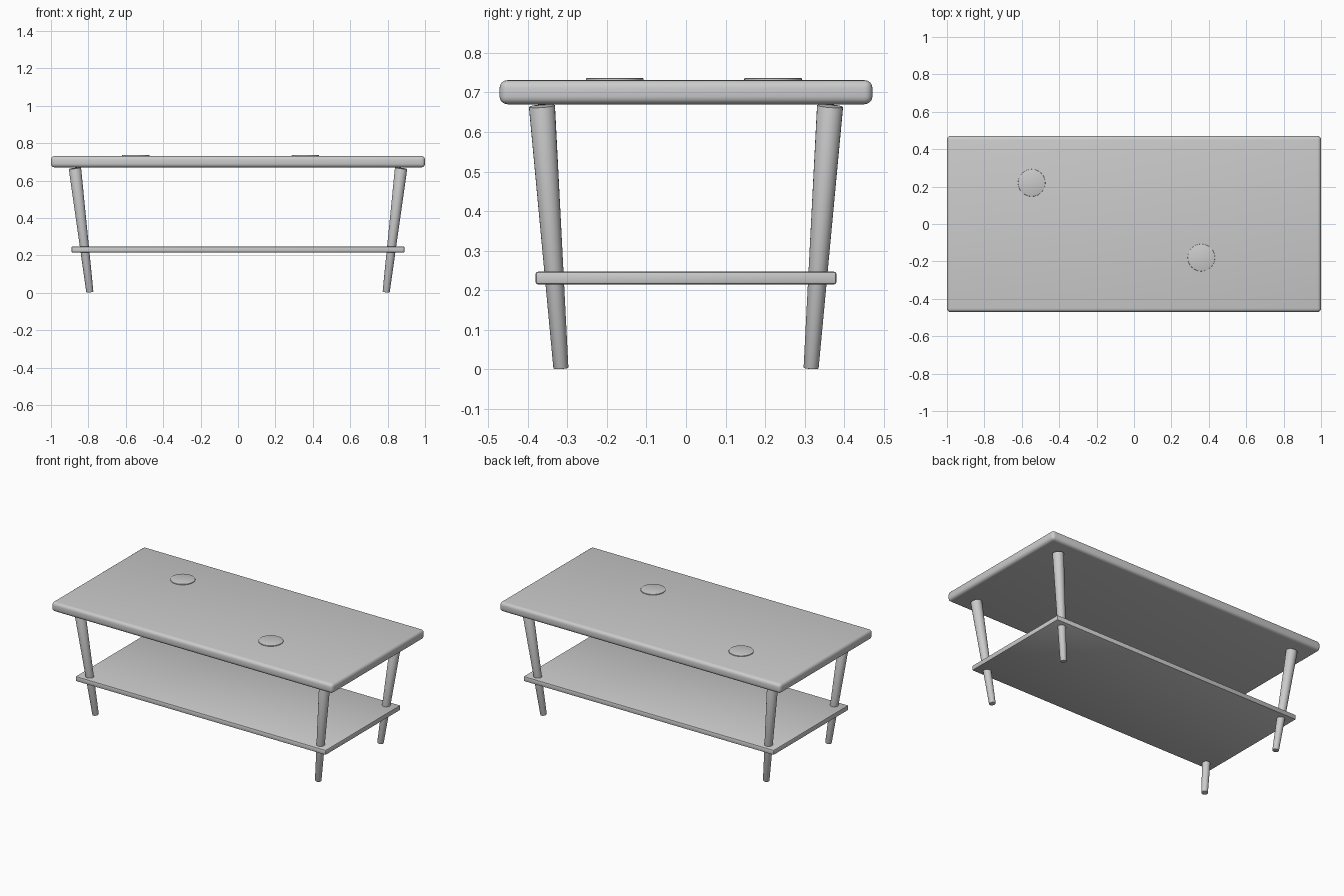
import bpy, math
from mathutils import Vector

if "Cube" in bpy.data.objects:
    bpy.data.objects.remove(bpy.data.objects["Cube"])

# one neutral grey for everything
grey = bpy.data.materials.new("plain grey")
grey.diffuse_color = (0.6, 0.6, 0.6, 1)
grey.use_nodes = True
grey.node_tree.nodes["Principled BSDF"].inputs["Base Color"].default_value = grey.diffuse_color


def finish(ob, name, bevel=0.0, segments=3):
    ob.name = name
    ob.data.materials.append(grey)
    if bevel:
        m = ob.modifiers.new("rounded edges", 'BEVEL')
        m.width = bevel
        m.segments = segments
        m.limit_method = 'ANGLE'
        m.angle_limit = math.radians(40)
        bpy.ops.object.modifier_apply(modifier=m.name)
    bpy.ops.object.shade_smooth_by_angle(angle=math.radians(35))
    return ob


def board(name, sx, sy, z0, z1, bevel, segments):
    bpy.ops.mesh.primitive_cube_add(size=1, location=(0, 0, (z0 + z1) / 2))
    ob = bpy.context.object
    ob.scale = (sx, sy, z1 - z0)
    bpy.ops.object.transform_apply(location=False, rotation=False, scale=True)
    return finish(ob, name, bevel, segments)


def leg(name, sx, sy):
    # tapered leg, narrowing and leaning inwards towards the floor
    foot = Vector((sx * 0.792, sy * 0.316, 0.003))
    head = Vector((sx * 0.872, sy * 0.364, 0.666))
    axis = head - foot
    bpy.ops.mesh.primitive_cone_add(vertices=24, radius1=0.019, radius2=0.033,
                                    depth=axis.length,
                                    location=(foot + head) / 2)
    ob = bpy.context.object
    ob.rotation_mode = 'QUATERNION'
    ob.rotation_quaternion = axis.to_track_quat('Z', 'Y')
    return finish(ob, name, 0.002, 2)


# table top and lower shelf
board("table_top", 2.0, 0.942, 0.67, 0.731, 0.02, 4)
board("lower_shelf", 1.78, 0.76, 0.215, 0.247, 0.006, 2)

# four splayed legs
for sx, side in ((-1, "left"), (1, "right")):
    for sy, end in ((-1, "front"), (1, "back")):
        leg(f"{end}_{side}_leg", sx, sy)

# two thin coasters lying on the top
for i, (x, y) in enumerate(((-0.547, 0.22), (0.36, -0.18))):
    bpy.ops.mesh.primitive_cylinder_add(vertices=32, radius=0.073, depth=0.007,
                                        location=(x, y, 0.7325))
    finish(bpy.context.object, f"coaster_{i + 1}", 0.002, 2)
